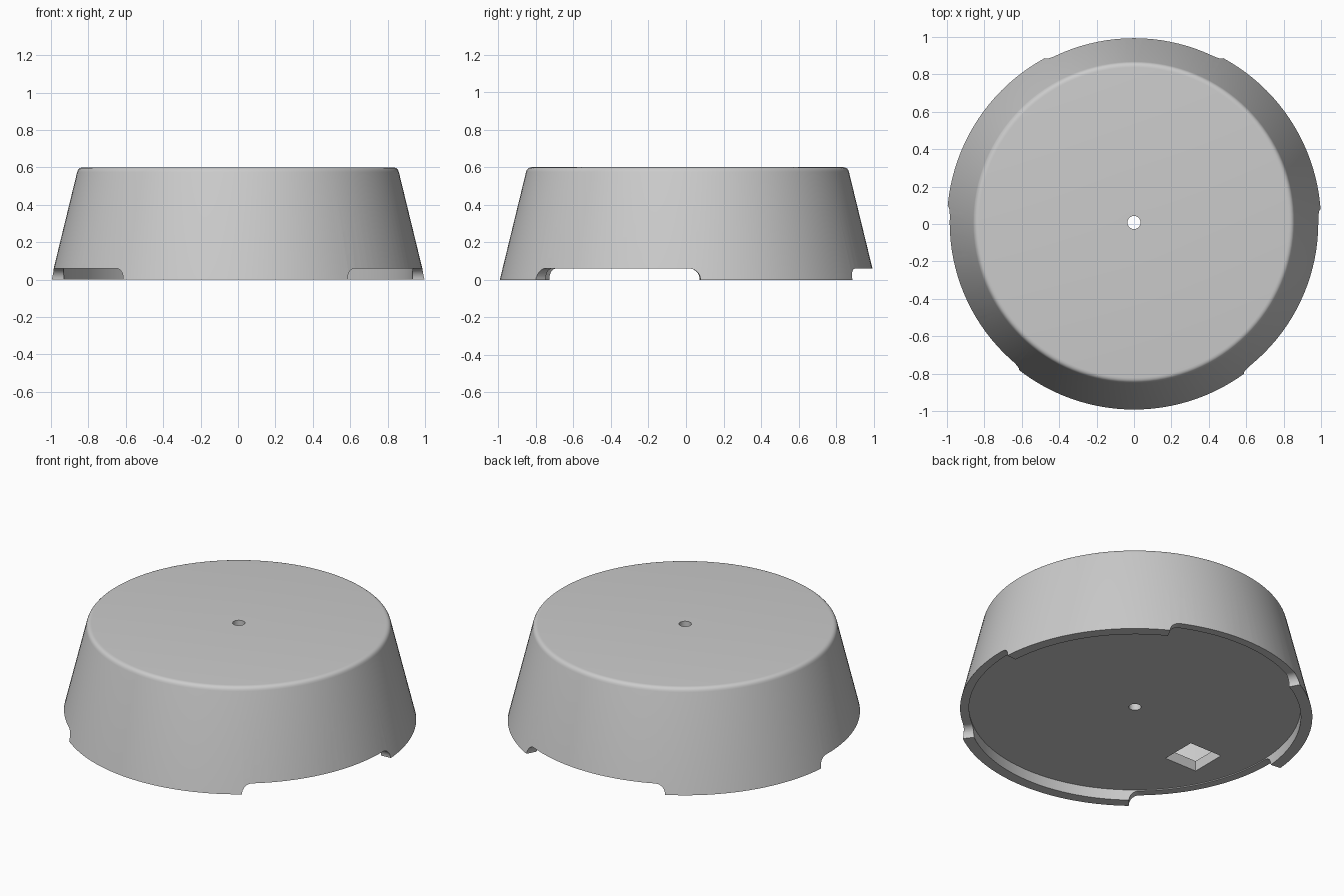
import bpy, bmesh, math

if "Cube" in bpy.data.objects:
    bpy.data.objects.remove(bpy.data.objects["Cube"])

CY = 0.008          # y of the round body's axis
SEG = 128

grey = bpy.data.materials.new("light_grey")
grey.diffuse_color = (0.6, 0.6, 0.6, 1)
grey.use_nodes = True
grey.node_tree.nodes["Principled BSDF"].inputs["Base Color"].default_value = grey.diffuse_color


def make_object(name, bm):
    bmesh.ops.recalc_face_normals(bm, faces=bm.faces[:])
    mesh = bpy.data.meshes.new(name)
    bm.to_mesh(mesh)
    bm.free()
    mesh.materials.append(grey)
    ob = bpy.data.objects.new(name, mesh)
    bpy.context.collection.objects.link(ob)
    return ob


def revolve(name, profile):
    """Turn a closed (radius, z) loop around the vertical axis."""
    bm = bmesh.new()
    rings = []
    for i in range(SEG):
        a = 2 * math.pi * i / SEG
        rings.append([bm.verts.new((r * math.cos(a), CY + r * math.sin(a), z))
                      for r, z in profile])
    n = len(profile)
    for i in range(SEG):
        p, q = rings[i], rings[(i + 1) % SEG]
        for j in range(n):
            k = (j + 1) % n
            bm.faces.new((p[j], p[k], q[k], q[j]))
    return make_object(name, bm)


def notch_cutter(start, end):
    """Curved block with rounded upper corners, between two angles in degrees."""
    a0, a1 = math.radians(start), math.radians(end)
    rad = 0.06
    corner = [(rad * (1 - math.cos(t)), rad * math.sin(t))
              for t in (math.pi / 2 * i / 8 for i in range(9))]
    cols = [(a0 + d, z) for d, z in corner]
    lo, hi = a0 + rad, a1 - rad
    cols += [(lo + (hi - lo) * i / 20, rad) for i in range(1, 20)]
    cols += [(a1 - d, z) for d, z in reversed(corner)]
    bm = bmesh.new()
    prev = None
    for a, top in cols:
        cur = [bm.verts.new((r * math.cos(a), CY + r * math.sin(a), z))
               for r, z in ((0.8, -0.1), (0.8, top), (1.2, top), (1.2, -0.1))]
        if prev:
            for j in range(4):
                k = (j + 1) % 4
                bm.faces.new((prev[j], prev[k], cur[k], cur[j]))
        else:
            bm.faces.new(cur)
        prev = cur
    bm.faces.new(prev)
    return make_object("notch_cutter", bm)


def box_cutter(cx, cy, side, z0, z1):
    bm = bmesh.new()
    bmesh.ops.create_cube(bm, size=1)
    bmesh.ops.scale(bm, vec=(side, side, z1 - z0), verts=bm.verts)
    bmesh.ops.translate(bm, vec=(cx, cy, (z0 + z1) / 2), verts=bm.verts)
    return make_object("window_cutter", bm)


def cut(target, cutter):
    cutter.hide_render = True
    mod = target.modifiers.new("cut", 'BOOLEAN')
    mod.operation, mod.solver, mod.object = 'DIFFERENCE', 'EXACT', cutter
    bpy.context.view_layer.objects.active = target
    bpy.ops.object.modifier_apply(modifier=mod.name)
    bpy.data.objects.remove(cutter)


# Tapered round body with foot rim, shallow recess, centre hole, rounded top edge
top_r, h, f = 0.854, 0.6, 0.025
slope = (1 - top_r) / h
p0, p1, p2 = (top_r + slope * f, h - f), (top_r, h), (top_r - f, h)
fillet = []
for i in range(6):
    t = i / 5
    fillet.append(tuple((1 - t) ** 2 * a + 2 * t * (1 - t) * b + t * t * c
                        for a, b, c in zip(p0, p1, p2)))
body = revolve("round_body", [(0.035, 0.066), (0.935, 0.066), (0.935, 0), (1, 0)]
               + fillet + [(0.035, h)])

# Hollow inside
cut(body, revolve("cavity_cutter", [(0.02, 0.13), (0.875, 0.13),
                                    (0.875, 0.475), (0.02, 0.475)]))

# Square window in the underside
cut(body, box_cutter(-0.614, -0.213, 0.222, 0.03, 0.2))

# Three gaps in the foot rim
for start, end in ((61.5, 118.5), (175, 232), (-54, 4)):
    cut(body, notch_cutter(start, end))

# Smooth sides, crisp edges
bpy.ops.object.select_all(action='DESELECT')
body.select_set(True)
bpy.context.view_layer.objects.active = body
bpy.ops.object.shade_smooth_by_angle(angle=math.radians(30))
